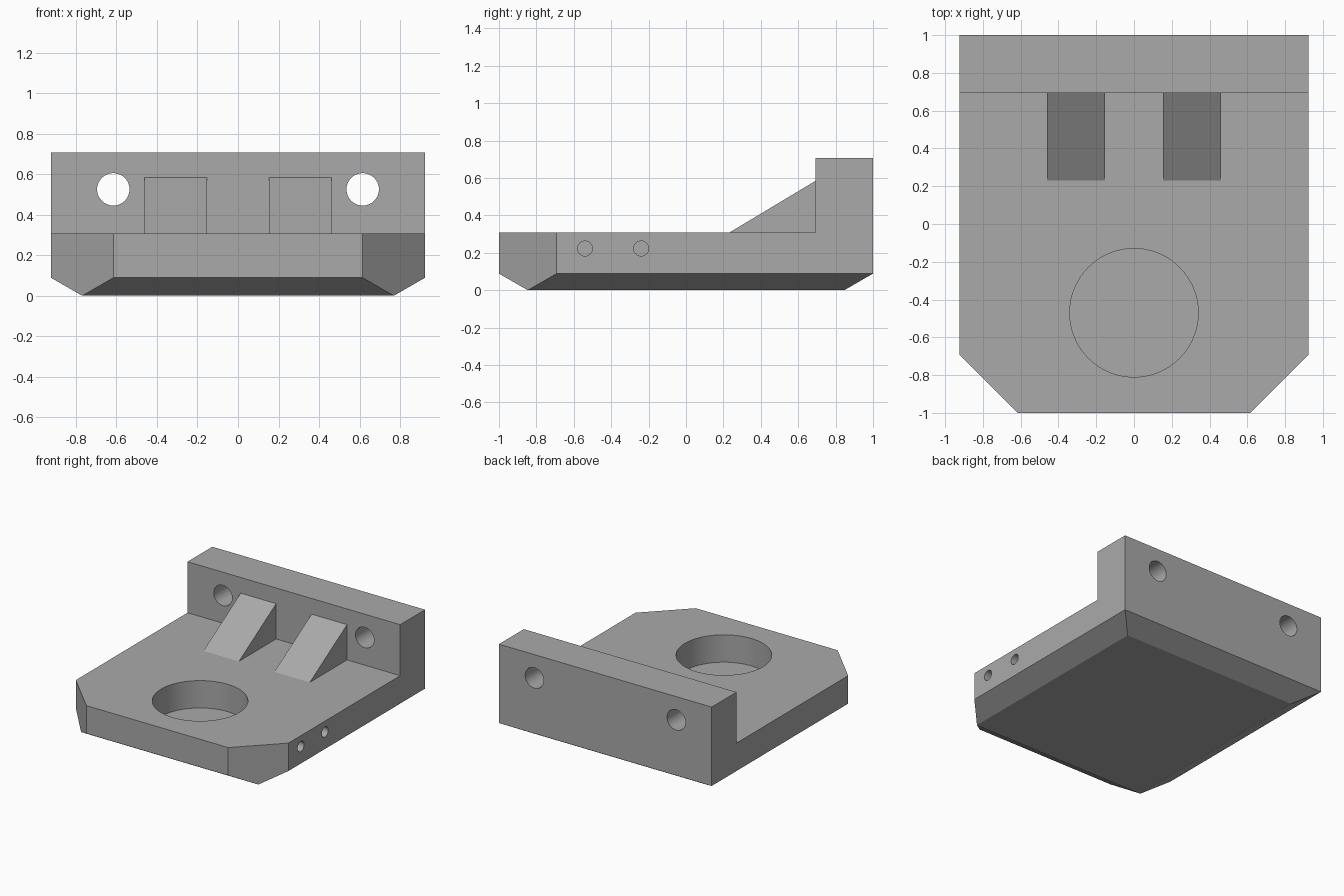
import bpy, bmesh, math
from mathutils import Vector, Matrix

if "Cube" in bpy.data.objects:
    bpy.data.objects.remove(bpy.data.objects["Cube"], do_unlink=True)

U = 2 / 13            # design unit: the part is 12 wide and 13 long
HALF_X, HALF_Y = 6 * U, 6.5 * U
TOP, WALL_TOP = 2 * U, 4.6 * U
BEVEL_Z = U * math.tan(math.radians(30))
WALL_Y = 4.5 * U

grey = bpy.data.materials.new("plain grey")
grey.use_nodes = True
grey.diffuse_color = (0.4, 0.4, 0.4, 1)
grey.node_tree.nodes["Principled BSDF"].inputs["Base Color"].default_value = (0.4, 0.4, 0.4, 1)


def make_object(name, bm):
    bmesh.ops.recalc_face_normals(bm, faces=bm.faces)
    mesh = bpy.data.meshes.new(name)
    bm.to_mesh(mesh)
    bm.free()
    mesh.materials.append(grey)
    obj = bpy.data.objects.new(name, mesh)
    bpy.context.collection.objects.link(obj)
    return obj


def extrude_profile(points, x0, x1):
    """Solid from a (y, z) outline swept along x."""
    bm = bmesh.new()
    face = bm.faces.new([bm.verts.new((x0, y, z)) for y, z in points])
    new = bmesh.ops.extrude_face_region(bm, geom=[face])["geom"]
    verts = [g for g in new if isinstance(g, bmesh.types.BMVert)]
    bmesh.ops.translate(bm, vec=(x1 - x0, 0, 0), verts=verts)
    bmesh.ops.recalc_face_normals(bm, faces=bm.faces)
    return bm


def slice_off(bm, point, normal):
    """Cut away everything beyond a plane and cap the cut."""
    geom = bm.verts[:] + bm.edges[:] + bm.faces[:]
    bmesh.ops.bisect_plane(bm, geom=geom, dist=1e-4, plane_co=point,
                           plane_no=normal, clear_outer=True)
    rim = [e for e in bm.edges if e.is_boundary]
    bmesh.ops.edgeloop_fill(bm, edges=rim)


def add_drill(bm, centre, radius, depth, axis, segments=64):
    turn = Vector((0, 0, 1)).rotation_difference(Vector(axis)).to_matrix().to_4x4()
    bmesh.ops.create_cone(bm, cap_ends=True, segments=segments, radius1=radius,
                          radius2=radius, depth=depth,
                          matrix=Matrix.Translation(centre) @ turn)


# Plate and upright back wall, with the underside bevelled front and back
body_bm = extrude_profile([
    (-HALF_Y, BEVEL_Z), (U - HALF_Y, 0), (HALF_Y - U, 0), (HALF_Y, BEVEL_Z),
    (HALF_Y, WALL_TOP), (WALL_Y, WALL_TOP), (WALL_Y, TOP), (-HALF_Y, TOP)],
    -HALF_X, HALF_X)
for side in (-1, 1):
    # Side bevel below, then the cut front corner
    slice_off(body_bm, (side * HALF_X, 0, BEVEL_Z), (side * BEVEL_Z, 0, -U))
    slice_off(body_bm, (side * 4 * U, -HALF_Y, 0), (side, -1, 0))
body = make_object("mounting_plate", body_bm)

# Drills: round pocket, two wall holes, two small blind holes in the left side
drill_bm = bmesh.new()
floor = 0.093
add_drill(drill_bm, (0, -0.47, floor + 0.25), 0.34, 0.5, (0, 0, 1), 96)
for side in (-1, 1):
    add_drill(drill_bm, (side * 4 * U, 5.5 * U, 0.525), 0.08, 0.6, (0, 1, 0))
for y in (-0.54, -0.24):
    add_drill(drill_bm, (HALF_X, y, 0.223), 0.04, 0.5, (1, 0, 0), 32)
drills = make_object("drills", drill_bm)
drills.hide_render = True

cut = body.modifiers.new("holes", 'BOOLEAN')
cut.operation, cut.solver, cut.object = 'DIFFERENCE', 'EXACT', drills
bpy.context.view_layer.objects.active = body
body.select_set(True)
bpy.ops.object.modifier_apply(modifier=cut.name)
bpy.data.objects.remove(drills, do_unlink=True)
bpy.ops.object.shade_smooth_by_angle(angle=math.radians(20))

# Sloping gussets bracing the wall
for side, name in ((-1, "right_gusset"), (1, "left_gusset")):
    make_object(name, extrude_profile(
        [(1.5 * U, TOP), (WALL_Y, TOP), (WALL_Y, 3.8 * U)], side * U, side * 3 * U))
